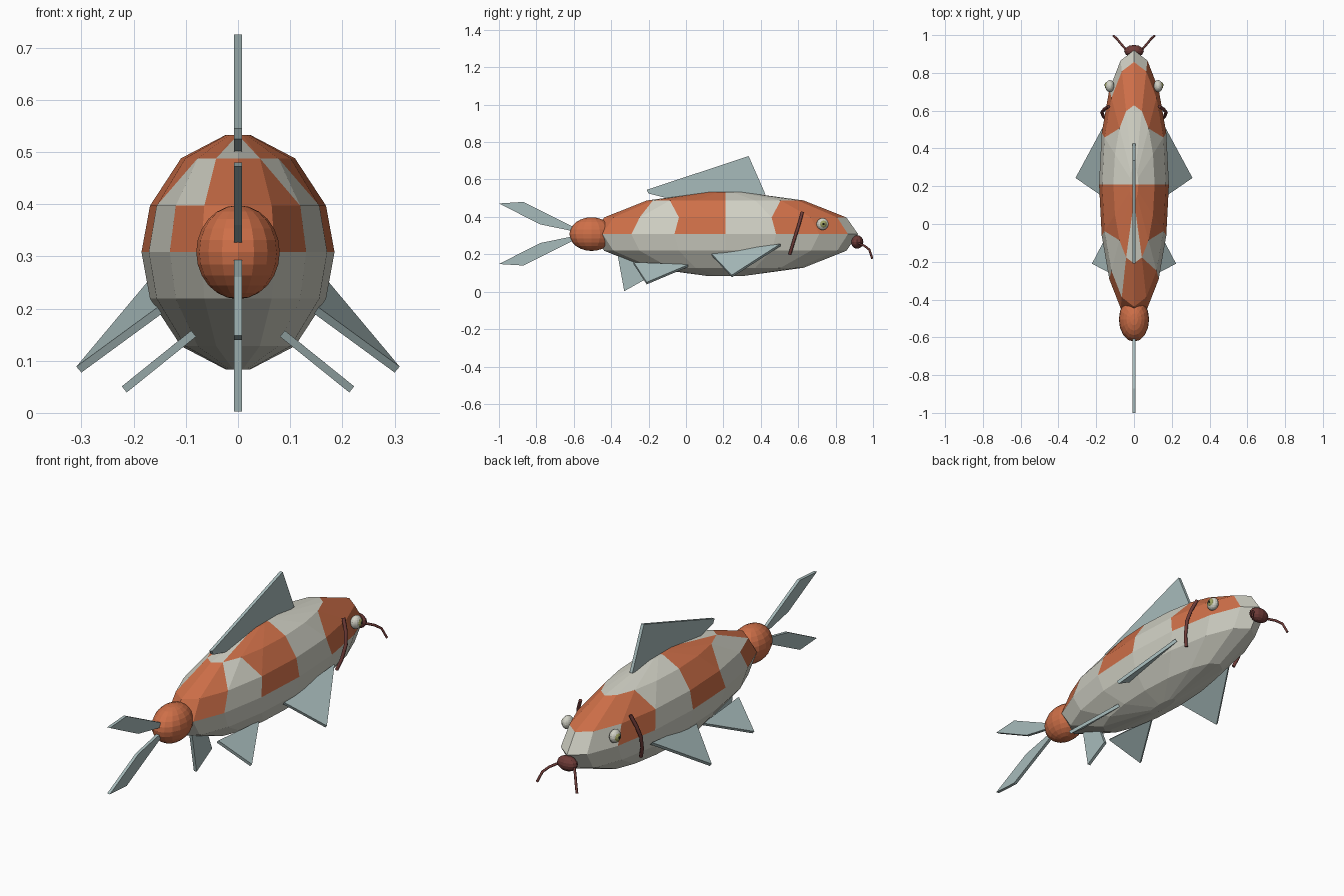
import bpy, bmesh, math
from mathutils import Vector

if "Cube" in bpy.data.objects:
    bpy.data.objects.remove(bpy.data.objects["Cube"])


def material(name, rgb):
    m = bpy.data.materials.new(name)
    m.diffuse_color = (*rgb, 1)
    m.use_nodes = True
    m.node_tree.nodes["Principled BSDF"].inputs["Base Color"].default_value = m.diffuse_color
    return m


ORANGE = material("scale_orange", (0.62, 0.16, 0.065))
WHITE = material("pale_white", (0.64, 0.64, 0.56))
FIN = material("fin_blue_grey", (0.39, 0.50, 0.50))
MAROON = material("dark_maroon", (0.16, 0.045, 0.04))
OLIVE = material("iris_olive", (0.34, 0.36, 0.12))
BLACK = material("pupil_black", (0.02, 0.02, 0.02))


def finish(name, bm, mats):
    bmesh.ops.recalc_face_normals(bm, faces=bm.faces)
    me = bpy.data.meshes.new(name)
    bm.to_mesh(me)
    bm.free()
    for m in mats:
        me.materials.append(m)
    ob = bpy.data.objects.new(name, me)
    bpy.context.collection.objects.link(ob)
    return ob


def ellipsoid(name, centre, radii, mat, seg=14, rings=10):
    bm = bmesh.new()
    bmesh.ops.create_uvsphere(bm, u_segments=seg, v_segments=rings, radius=1)
    for v in bm.verts:
        v.co = Vector(c + r * p for c, r, p in zip(centre, radii, v.co))
    return finish(name, bm, [mat])


def plate(name, points, thick=0.015):
    """Thin fin: flat outline thickened along its normal."""
    pts = [Vector(p) for p in points]
    n = (pts[1] - pts[0]).cross(pts[-1] - pts[0]).normalized() * thick / 2
    bm = bmesh.new()
    a = [bm.verts.new(p + n) for p in pts]
    b = [bm.verts.new(p - n) for p in pts]
    bm.faces.new(a)
    bm.faces.new(b[::-1])
    for i in range(len(pts)):
        j = (i + 1) % len(pts)
        bm.faces.new((a[i], b[i], b[j], a[j]))
    return finish(name, bm, [FIN])


def tube(name, points, radius, mat):
    cu = bpy.data.curves.new(name, "CURVE")
    cu.dimensions = "3D"
    cu.bevel_depth = radius
    cu.bevel_resolution = 1
    cu.use_fill_caps = True
    sp = cu.splines.new("POLY")
    sp.points.add(len(points) - 1)
    for p, q in zip(sp.points, points):
        p.co = (*q, 1)
    cu.materials.append(mat)
    ob = bpy.data.objects.new(name, cu)
    bpy.context.collection.objects.link(ob)


# body: stacked oval rings, each half split in 8 cells from tail (0) to nose (8)
RX, RY, CY = 0.185, 0.71, 0.21
RINGS = [(0.083, 0.124), (0.128, 0.59), (0.219, 0.912), (0.308, 1.0),
         (0.397, 0.912), (0.488, 0.59), (0.533, 0.124)]


def is_orange(band, k, upper_tri, side):
    if band == 3:
        return k in (0, 1, 3, 5) or (k == 6 and side > 0)
    if band == 4:
        if k == 1:
            return not upper_tri and side > 0
        if k == 2:
            return upper_tri
        if k == 5:
            return not upper_tri
        return k != 4
    if band == 5:
        return k < 4 and not (k == 0 and not upper_tri)
    return False


bm = bmesh.new()
grid = []
for z, r in RINGS:
    row = []
    for i in range(16):
        a = i * math.pi / 8
        row.append(bm.verts.new((RX * r * math.sin(a), CY - RY * r * math.cos(a), z)))
    grid.append(row)
for band in range(6):
    lo, up = grid[band], grid[band + 1]
    for side in (1, -1):
        for k in range(8):
            i, j = (side * k) % 16, (side * (k + 1)) % 16
            if k < 4:
                tris = ((lo[i], lo[j], up[i]), (up[i], lo[j], up[j]))
            else:
                tris = ((lo[i], lo[j], up[j]), (up[i], lo[i], up[j]))
            for t, tri in enumerate(tris):
                f = bm.faces.new(tri)
                f.material_index = 0 if is_orange(band, k, t == 1, side) else 1
bm.faces.new(grid[0]).material_index = 1
# back cap: front half white, rear half orange
bm.faces.new([grid[6][i] for i in range(4, 13)]).material_index = 1
bm.faces.new([grid[6][i % 16] for i in range(12, 21)]).material_index = 0
finish("body", bm, [ORANGE, WHITE])

# tail base and mouth
ellipsoid("tail_base", (0, -0.505, 0.308), (0.08, 0.118, 0.09), ORANGE, 16, 12)
ellipsoid("mouth", (0, 0.915, 0.266), (0.052, 0.033, 0.036), MAROON, 12, 8)

# centre-line fins
plate("dorsal_fin", [(0, y, z) for y, z in
      ((-0.21, 0.545), (0.335, 0.725), (0.425, 0.52), (0.2, 0.5), (-0.1, 0.5), (-0.2, 0.525))])
plate("anal_fin", [(0, y, z) for y, z in
      ((-0.37, 0.22), (-0.25, 0.17), (-0.21, 0.07), (-0.33, 0.003))])
for name, s in (("tail_fin_upper", 1), ("tail_fin_lower", -1)):
    plate(name, [(0, y, 0.31 + s * d) for y, d in
          ((-0.595, 0.012), (-0.78, 0.05), (-1.0, 0.162), (-0.87, 0.17), (-0.59, 0.03))])

# paired parts
for s, side in ((1, "right"), (-1, "left")):
    plate(side + "_pectoral_fin",
          [(s * 0.145, 0.135, 0.2), (s * 0.165, 0.505, 0.25), (s * 0.305, 0.245, 0.083)])
    plate(side + "_pelvic_fin",
          [(s * 0.085, -0.28, 0.152), (s * 0.1, 0.015, 0.14), (s * 0.218, -0.21, 0.045)])
    tube(side + "_gill", [(s * 0.135, 0.622, 0.425), (s * 0.158, 0.607, 0.37),
         (s * 0.17, 0.59, 0.315), (s * 0.162, 0.57, 0.25), (s * 0.145, 0.555, 0.2)],
         0.009, MAROON)
    tube(side + "_barbel", [(s * 0.035, 0.915, 0.262), (s * 0.07, 0.955, 0.245),
         (s * 0.09, 0.98, 0.225), (s * 0.108, 0.996, 0.178)], 0.006, MAROON)
    ellipsoid(side + "_eye", (s * 0.128, 0.73, 0.362), (0.024, 0.032, 0.032), WHITE)
    ellipsoid(side + "_iris", (s * 0.138, 0.733, 0.362), (0.0175, 0.022, 0.022), OLIVE, 12, 8)
    ellipsoid(side + "_pupil", (s * 0.147, 0.735, 0.362), (0.0105, 0.009, 0.009), BLACK, 10, 6)
